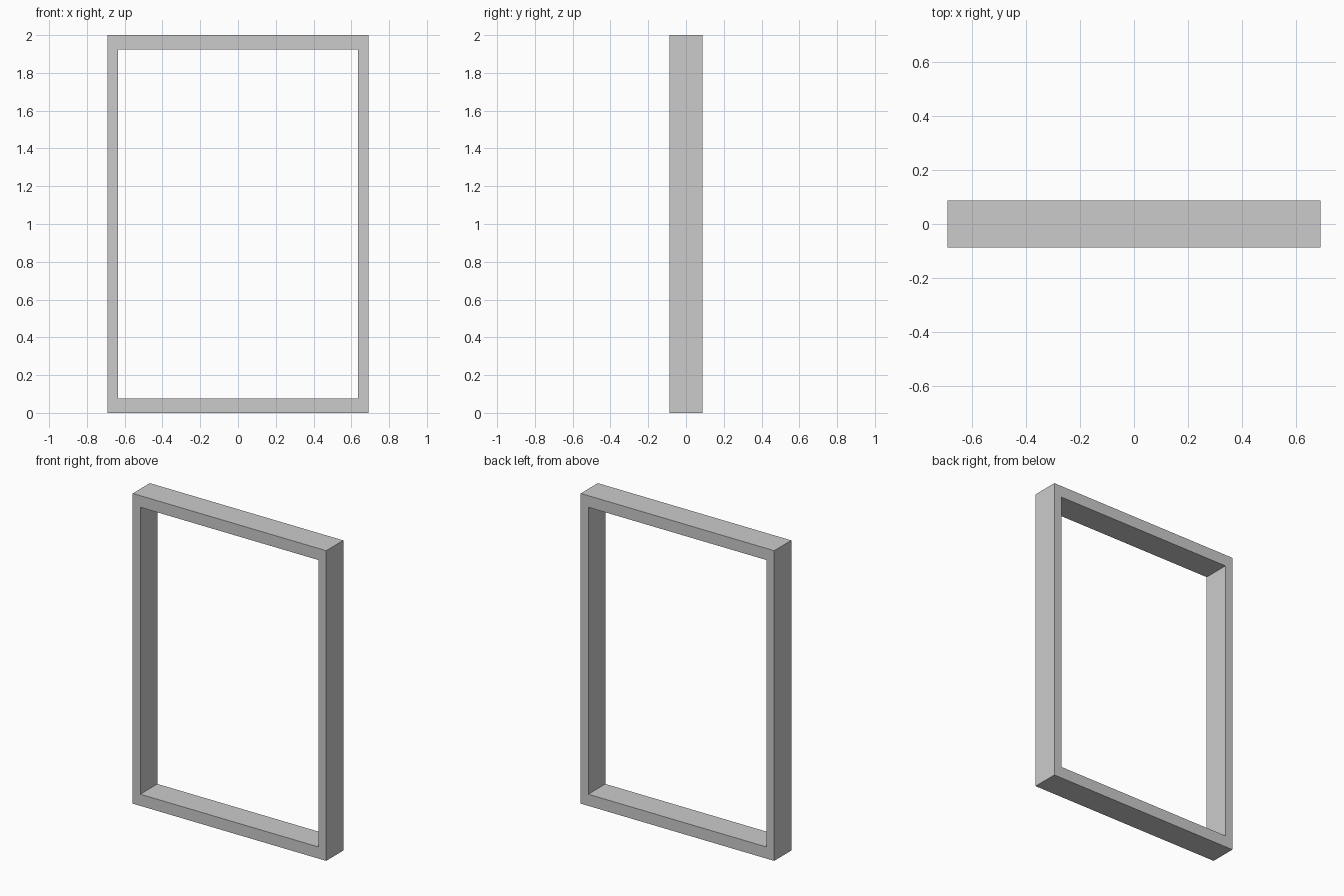
import bpy, bmesh

if "Cube" in bpy.data.objects:
    bpy.data.objects.remove(bpy.data.objects["Cube"])

HALF_W, HEIGHT, HALF_D = 0.69, 2.0, 0.087   # outer size
SIDE, RAIL = 0.054, 0.075                   # jamb width, top and bottom rail height


def rectangle(bm, inset_x, inset_z):
    """Closed loop of edges on the front plane."""
    x, z0, z1 = HALF_W - inset_x, inset_z, HEIGHT - inset_z
    verts = [bm.verts.new((px, -HALF_D, pz))
             for px, pz in ((-x, z0), (x, z0), (x, z1), (-x, z1))]
    return [bm.edges.new((verts[i], verts[(i + 1) % 4])) for i in range(4)]


# Frame: front ring between the outer and inner outline, extruded through its depth
bm = bmesh.new()
edges = rectangle(bm, 0, 0) + rectangle(bm, SIDE, RAIL)
ring = bmesh.ops.bridge_loops(bm, edges=edges)["faces"]
back = bmesh.ops.extrude_face_region(bm, geom=ring, use_keep_orig=True)["geom"]
bmesh.ops.translate(bm, vec=(0, 2 * HALF_D, 0),
                    verts=[g for g in back if isinstance(g, bmesh.types.BMVert)])
bmesh.ops.recalc_face_normals(bm, faces=bm.faces)

mesh = bpy.data.meshes.new("window_frame")
bm.to_mesh(mesh)
bm.free()
bpy.context.collection.objects.link(bpy.data.objects.new("window_frame", mesh))
